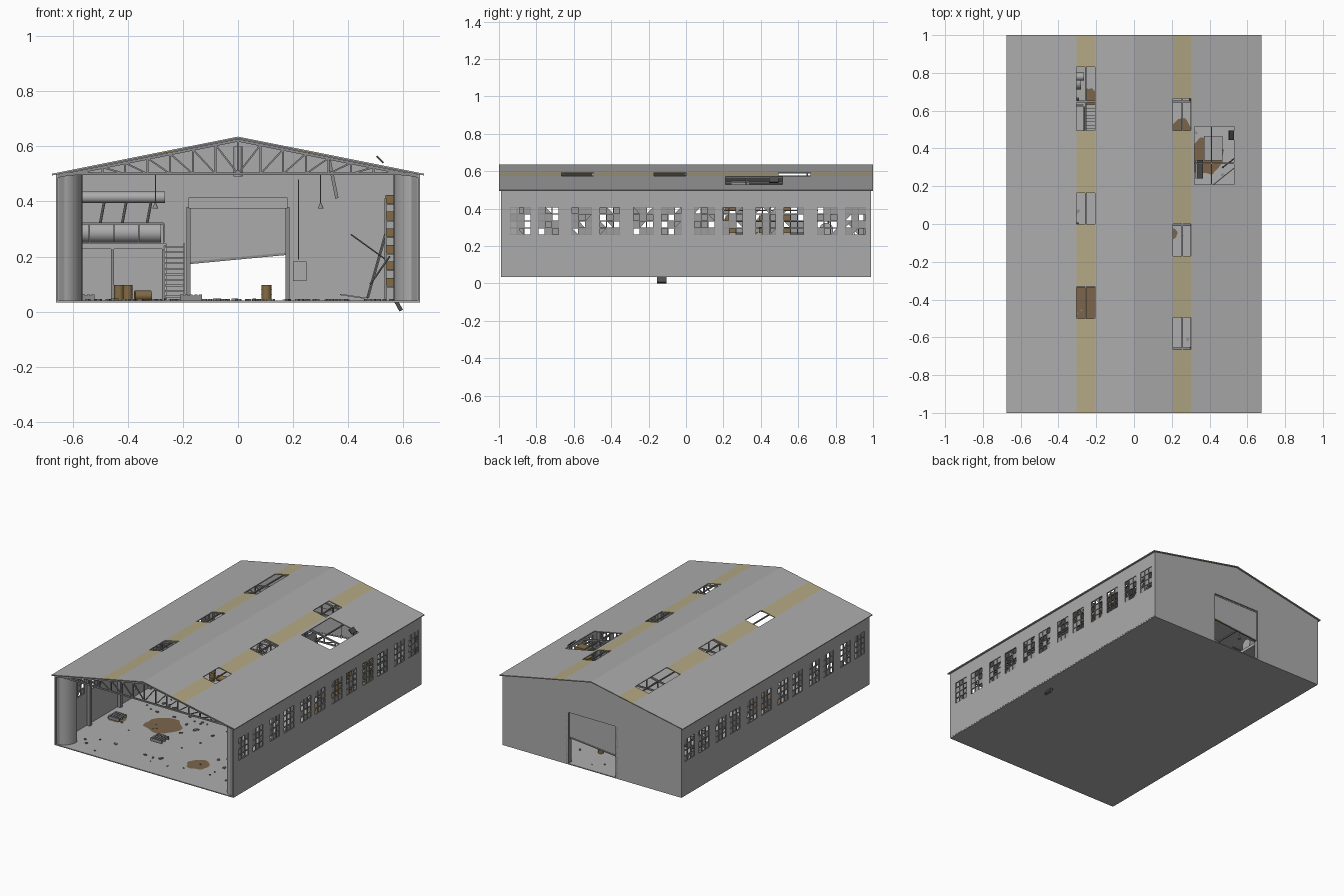
import bpy, bmesh, math, random
from mathutils import Vector, Matrix

random.seed(7)
if "Cube" in bpy.data.objects:
    bpy.data.objects.remove(bpy.data.objects["Cube"])


def material(name, r, g, b):
    m = bpy.data.materials.new(name)
    m.use_nodes = True
    m.diffuse_color = (r, g, b, 1)
    m.node_tree.nodes["Principled BSDF"].inputs["Base Color"].default_value = (r, g, b, 1)
    return m


GREY = material("sheet grey", .41, .41, .41)
STRIP = material("yellowed skylight", .45, .39, .23)
FLOOR = material("concrete", .42, .42, .42)
STEEL = material("steel", .27, .27, .27)
GLASS = material("dusty glass", .34, .34, .34)
DIRT = material("brown dirt", .2, .13, .07)
RUST = material("rusty brown", .23, .15, .06)
DARK = material("dark scrap", .08, .08, .08)

FLOOR_Z, EAVE, RIDGE = .04, .5, .635


def roof_z(x):
    return RIDGE - .2 * abs(x)


def finish(name, bm, *mats, smooth=False):
    bmesh.ops.recalc_face_normals(bm, faces=bm.faces)
    me = bpy.data.meshes.new(name)
    bm.to_mesh(me)
    bm.free()
    ob = bpy.data.objects.new(name, me)
    bpy.context.collection.objects.link(ob)
    for m in mats:
        me.materials.append(m)
    if smooth:
        bpy.context.view_layer.objects.active = ob
        ob.select_set(True)
        bpy.ops.object.shade_smooth_by_angle(angle=math.radians(40))
        ob.select_set(False)
    return ob


def add_box(bm, centre, size, rot=None):
    mat = Matrix.Translation(centre) @ (rot or Matrix()) @ Matrix.Diagonal((*size, 1))
    bmesh.ops.create_cube(bm, size=1, matrix=mat)


def add_bar(bm, a, b, w):
    a, b = Vector(a), Vector(b)
    d = b - a
    add_box(bm, (a + b) / 2, (w, w, d.length), d.to_track_quat('Z', 'Y').to_matrix().to_4x4())


def add_cyl(bm, a, b, r, r2=None, n=20):
    a, b = Vector(a), Vector(b)
    d = b - a
    mat = Matrix.Translation((a + b) / 2) @ d.to_track_quat('Z', 'Y').to_matrix().to_4x4()
    bmesh.ops.create_cone(bm, cap_ends=True, segments=n, radius1=r,
                          radius2=r if r2 is None else r2, depth=d.length, matrix=mat)


def box(name, centre, size, mat, rot=None):
    bm = bmesh.new()
    add_box(bm, centre, size, rot)
    return finish(name, bm, mat)


def plate(name, us, vs, place, hole, mats, thick, rule=None):
    """Sheet made of grid cells, leaving out the holes, then thickened."""
    bm = bmesh.new()
    us, vs = sorted(set(us)), sorted(set(vs))
    grid = [[bm.verts.new(place(u, v)) for v in vs] for u in us]
    for i in range(len(us) - 1):
        for j in range(len(vs) - 1):
            u, v = (us[i] + us[i + 1]) / 2, (vs[j] + vs[j + 1]) / 2
            if not hole(u, v):
                f = bm.faces.new((grid[i][j], grid[i + 1][j], grid[i + 1][j + 1], grid[i][j + 1]))
                f.material_index = rule(u, v) if rule else 0
    bmesh.ops.delete(bm, geom=[v for v in bm.verts if not v.link_faces], context='VERTS')
    ob = finish(name, bm, *mats)
    mod = ob.modifiers.new("thickness", 'SOLIDIFY')
    mod.thickness, mod.offset = thick, 0


# Roof slopes with yellowed strips and missing panels
holes = [(-.305, -.205, .495, .83), (-.305, -.205, 0, .165), (-.305, -.205, -.5, -.33),
         (.205, .3, .495, .665), (.205, .3, -.17, 0), (.205, .3, -.665, -.495),
         (.32, .53, .21, .515)]


def in_hole(x, y):
    return any(a < x < b and c < y < d for a, b, c, d in holes)


plate("roof", [-.675, 0, .675] + [h for a in holes for h in a[:2]],
      [-1, 1] + [h for a in holes for h in a[2:]],
      lambda x, y: (x, y, roof_z(x) - .003), in_hole, (GREY, STRIP), .006,
      lambda x, y: int(.205 < abs(x) < .3))

# Floor slab
box("floor", (0, 0, FLOOR_Z - .003), (1.32, 1.98, .006), FLOOR)

# Side walls, window frames and broken panes
W, Z0, Z1 = .11, .26, .41
starts = [-.94 + .328 * i + .15 * k for i in range(6) for k in (0, 1)]
for side, label in ((1, "left"), (-1, "right")):
    plate(label + "_wall", [-.99, .99] + starts + [s + W for s in starts], [FLOOR_Z, Z0, Z1, EAVE],
          lambda y, z: (side * .657, y, z),
          lambda y, z: Z0 < z < Z1 and any(s < y < s + W for s in starts), (GREY,), .008)
    frames, panes = bmesh.new(), bmesh.new()
    x = side * .657
    for s in starts:
        for i in range(4):
            add_box(frames, (x, s + W * i / 3, (Z0 + Z1) / 2), (.008, .005, Z1 - Z0))
        for j in range(5):
            add_box(frames, (x, s + W / 2, Z0 + (Z1 - Z0) * j / 4), (.008, W, .005))
        for i in range(3):
            for j in range(4):
                y0, y1 = s + W * i / 3, s + W * (i + 1) / 3
                z0, z1 = Z0 + (Z1 - Z0) * j / 4, Z0 + (Z1 - Z0) * (j + 1) / 4
                corners = [(y0, z0), (y1, z0), (y1, z1), (y0, z1)]
                luck = random.random()
                if luck < .42:
                    continue
                if luck < .55:  # shard only
                    corners.pop(random.randrange(4))
                panes.faces.new([panes.verts.new((x, y, z)) for y, z in corners])
    finish(label + "_window_frames", frames, STEEL)
    finish(label + "_window_panes", panes, GLASS)

# Back wall with doorway, half-raised crooked shutter and its housing
plate("back_wall", [-.66, -.175, 0, .175, .66], [FLOOR_Z, .38, EAVE],
      lambda x, z: (x, .986, roof_z(x) - .006 if z == EAVE else z),
      lambda x, z: abs(x) < .175 and z < .38, (GREY,), .008)
plate("shutter", [-.175, .175], [0, 1],
      lambda x, v: (x, .975, .39 if v else .193 + x * .1), lambda x, v: False, (GREY,), .006)
box("shutter_housing", (0, .96, .395), (.36, .04, .04), GREY)
bm = bmesh.new()
for x in (-.18, .18):
    add_box(bm, (x, .975, .21), (.014, .03, .34))
add_bar(bm, (-.175, .975, .177), (.175, .975, .21), .009)
finish("shutter_guides", bm, STEEL)

# Folded front doors with rounded inner edge
for side, label in ((1, "left"), (-1, "right")):
    arc = [(.565 + .075 * (1 - math.cos(t * math.pi / 20)), -.89 - .09 * math.sin(t * math.pi / 20))
           for t in range(11)]
    outline = arc + [(.655, -.98), (.655, -.89)]
    bm = bmesh.new()
    face = bm.faces.new([bm.verts.new((side * x, y, FLOOR_Z)) for x, y in outline])
    ext = bmesh.ops.extrude_face_region(bm, geom=[face])
    bmesh.ops.translate(bm, vec=(0, 0, EAVE - FLOOR_Z),
                        verts=[v for v in ext["geom"] if isinstance(v, bmesh.types.BMVert)])
    finish(label + "_folded_door", bm, GREY, smooth=True)

# Roof trusses, wall columns and purlins
for k in range(7):
    y = -.985 + k * .3267
    bm = bmesh.new()
    add_bar(bm, (-.65, y, EAVE), (.65, y, EAVE), .009)
    for s in (1, -1):
        add_bar(bm, (0, y, RIDGE - .013), (s * .66, y, roof_z(.66) - .013), .01)
        for i in range(8):
            xa, xb = s * i * .082, s * (i + 1) * .082
            add_bar(bm, (xa, y, EAVE), (xa, y, roof_z(xa) - .013), .007)
            add_bar(bm, (xa, y, EAVE), (xb, y, roof_z(xb) - .013), .006)
        add_box(bm, (s * .64, y * .985, .27), (.022, .022, EAVE - FLOOR_Z))
    finish("roof_truss_%d" % (k + 1), bm, STEEL)
bm = bmesh.new()
for x in (.085, .255, .41, .56):
    for s in (1, -1):
        add_bar(bm, (s * x, -.98, roof_z(x) - .011), (s * x, .98, roof_z(x) - .011), .007)
finish("purlins", bm, STEEL)

# Mezzanine with posts, stairs, railing, tank and duct
box("mezzanine_deck", (-.455, .8, .238), (.39, .36, .02), GREY)
bm = bmesh.new()
for x in (-.455, -.27):
    for y in (.63, .96):
        add_box(bm, (x, y, .135), (.012, .012, .19))
for i in range(5):
    add_bar(bm, (-.63 + i * .09, .63, .25), (-.63 + i * .09, .63, .32), .005)
add_bar(bm, (-.64, .63, .32), (-.27, .63, .32), .006)
finish("mezzanine_frame", bm, STEEL)
bm = bmesh.new()
for i in range(10):
    add_box(bm, (-.23, .46 + i * .018, .055 + i * .02), (.066, .022, .006))
for x in (-.264, -.196):
    add_bar(bm, (x, .45, .045), (x, .63, .245), .008)
finish("stairs", bm, GREY)
bm = bmesh.new()
add_cyl(bm, (-.63, .75, .287), (-.28, .75, .287), .037)
add_cyl(bm, (-.64, .78, .415), (-.265, .78, .415), .021)
finish("tank_and_duct", bm, GREY, smooth=True)
bm = bmesh.new()
for x in (-.5, -.42, -.33):
    add_cyl(bm, (x, .76, .32), (x + .015, .78, .4), .005, n=8)
finish("duct_pipes", bm, STEEL)

# Barrels
for i, (x, y) in enumerate([(-.432, .35), (-.4, .3), (.103, .75)]):
    bm = bmesh.new()
    add_cyl(bm, (x, y, FLOOR_Z), (x, y, .097), .018)
    for z in (.06, .078):
        add_cyl(bm, (x, y, z), (x, y, z + .003), .0195)
    finish("barrel_%d" % (i + 1), bm, RUST, smooth=True)
bm = bmesh.new()
add_cyl(bm, (-.375, .32, .058), (-.315, .33, .058), .018)
finish("fallen_barrel", bm, RUST, smooth=True)

# Storage rack with crates
bm, crates = bmesh.new(), bmesh.new()
for y in (.2, .45, .7):
    for x in (.535, .635):
        add_box(bm, (x, y, .225), (.008, .008, .37))
for z in (.09, .15, .21, .27, .33, .39):
    add_box(bm, (.585, .45, z), (.11, .51, .005))
    for y in (.24, .34, .42, .53, .63):
        if random.random() < .6:
            add_box(crates, (.58, y, z + .0175), (.09, .06, .03))
finish("storage_rack", bm, STEEL)
finish("crates", crates, RUST)

# Leaning poles, spike, hanging scrap and wall box
bm = bmesh.new()
add_bar(bm, (.47, .3, .05), (.535, .35, .28), .007)
add_bar(bm, (.41, .2, .28), (.535, .3, .19), .004)
add_bar(bm, (.48, .1, .1), (.55, .2, .2), .005)
add_bar(bm, (.22, .9, .19), (.22, .9, .48), .004)
finish("loose_poles", bm, STEEL)
box("fallen_spike", (.582, -.13, .022), (.014, .05, .042), DARK, Matrix.Rotation(-.5, 4, 'Y'))
box("hanging_sheet", (.345, .29, .48), (.012, .1, .14), STEEL, Matrix.Rotation(-.2, 4, 'Y'))
box("bent_roof_scrap", (.515, .47, .552), (.006, .05, .035), DARK, Matrix.Rotation(-.8, 4, 'Y'))
box("wall_box", (.224, .965, .147), (.048, .03, .07), GREY)

# Hanging lamps and ridge vent
for i, (x, y) in enumerate([(s * .3, y) for s in (1, -1) for y in (-.66, 0, .66)]):
    bm = bmesh.new()
    add_cyl(bm, (x, y, .39), (x, y, EAVE), .002, n=6)
    add_cyl(bm, (x, y, .375), (x, y, .392), .01, .004, n=12)
    finish("hanging_lamp_%d" % (i + 1), bm, STEEL)
bm = bmesh.new()
add_cyl(bm, (0, -.33, .49), (0, -.33, .6), .016)
finish("ridge_vent_pipe", bm, GREY, smooth=True)

# Dirt patches on the floor
for i, (x, y, r) in enumerate([(-.27, -.4, .115), (.22, -.735, .07), (.38, .36, .1),
                               (-.24, .67, .05), (-.56, -.47, .06), (.25, .51, .05), (.2, -.05, .03)]):
    bm = bmesh.new()
    ring = [(r * random.uniform(.88, 1.08), t * math.tau / 20) for t in range(20)]
    bm.faces.new([bm.verts.new((x + a * math.cos(t), y + a * math.sin(t), .0415)) for a, t in ring])
    finish("dirt_patch_%d" % (i + 1), bm, DIRT)

# Scattered rubble, broken pallet and fallen roof sheet
bm = bmesh.new()
for i in range(130):
    s = random.uniform(.005, .016)
    pos = (random.uniform(-.6, .6), random.uniform(-.93, .93), .043)
    add_box(bm, pos, (s, s * random.uniform(.6, 1.8), s * .5), Matrix.Rotation(random.random() * 3, 4, 'Z'))
finish("rubble", bm, STEEL)
for name, x, y in (("pallet", -.17, -.58), ("wall_pallet", -.56, -.47)):
    bm = bmesh.new()
    for i in range(5):
        add_box(bm, (x - .034 + i * .017, y, .06), (.011, .08, .004))
    for k in (-1, 0, 1):
        add_box(bm, (x, y + k * .035, .05), (.08, .008, .018))
    finish(name, bm, STEEL)
box("fallen_roof_sheet", (.42, .4, .055), (.1, .13, .005), GREY, Matrix.Rotation(.15, 4, 'Y'))
